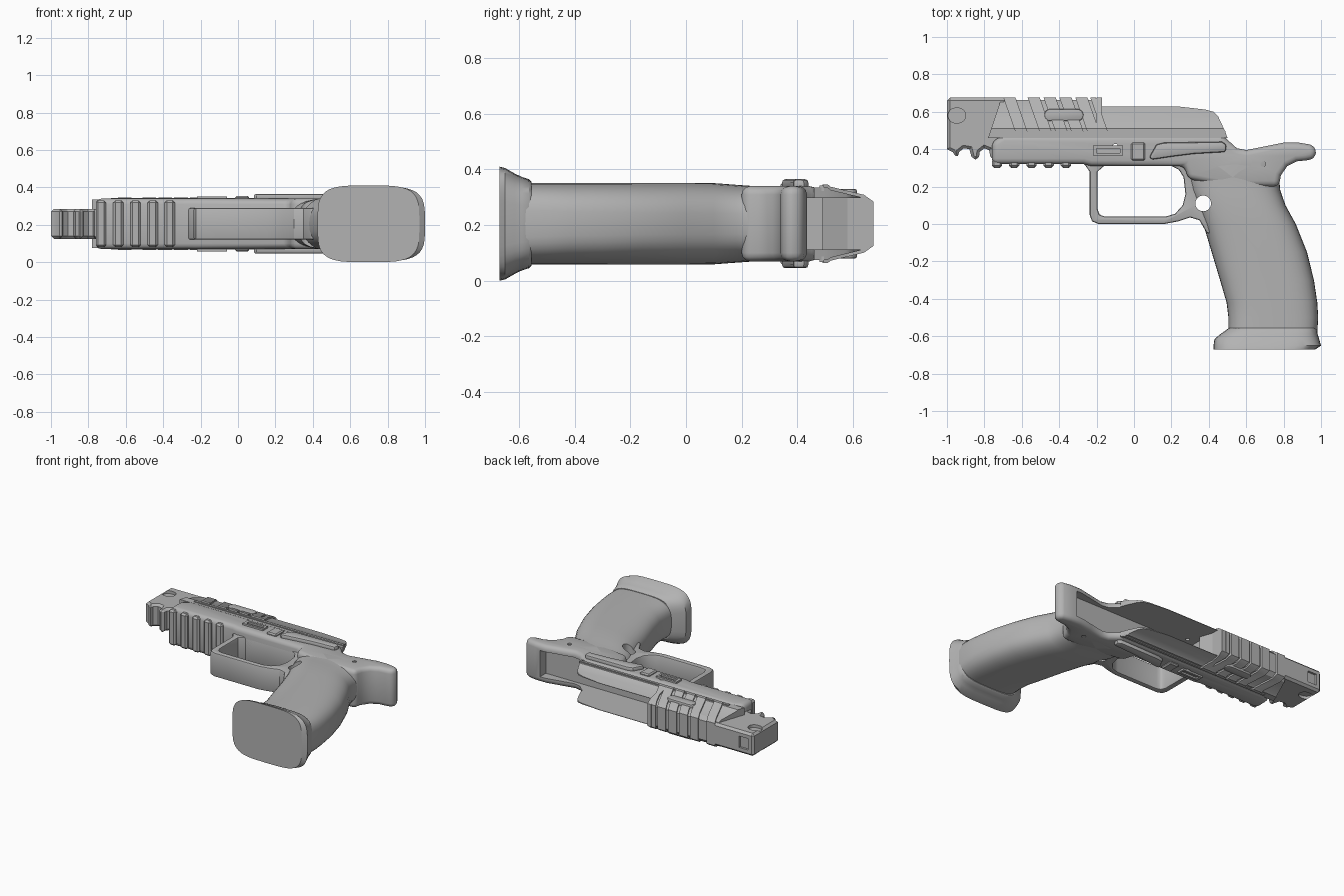
import bpy, bmesh, math
from mathutils import Matrix, Vector

if "Cube" in bpy.data.objects:
    bpy.data.objects.remove(bpy.data.objects["Cube"])

MID = 0.205  # middle of the thickness
mat = bpy.data.materials.new("grey")
mat.use_nodes = True
grey = (0.45, 0.45, 0.45, 1)
mat.diffuse_color = grey
mat.node_tree.nodes["Principled BSDF"].inputs["Base Color"].default_value = grey


def finish(name, bm):
    bmesh.ops.recalc_face_normals(bm, faces=bm.faces)
    me = bpy.data.meshes.new(name)
    bm.to_mesh(me)
    bm.free()
    me.materials.append(mat)
    ob = bpy.data.objects.new(name, me)
    bpy.context.collection.objects.link(ob)
    return ob


def loft(name, rings):
    bm = bmesh.new()
    loops = [[bm.verts.new(p) for p in r] for r in rings]
    n = len(loops[0])
    for a, b in zip(loops, loops[1:]):
        for i in range(n):
            j = (i + 1) % n
            bm.faces.new((a[i], a[j], b[j], b[i]))
    bm.faces.new(loops[0])
    bm.faces.new(loops[-1])
    return finish(name, bm)


def prism(name, pts, half, mid=MID):
    return loft(name, [[(x, y, mid + s * half) for x, y in pts] for s in (-1, 1)])


def box(name, x0, x1, y0, y1, half, mid=MID):
    return prism(name, [(x0, y0), (x1, y0), (x1, y1), (x0, y1)], half, mid)


def cylinder(name, centre, radius, length, axis="Z"):
    bm = bmesh.new()
    bmesh.ops.create_cone(bm, cap_ends=True, segments=28, radius1=radius,
                          radius2=radius, depth=length)
    turn = Matrix.Rotation(math.pi / 2, 4, "Y") if axis == "X" else Matrix()
    bm.transform(Matrix.Translation(Vector(centre)) @ turn)
    return finish(name, bm)


def apply(ob, mod):
    bpy.context.view_layer.objects.active = ob
    bpy.ops.object.modifier_apply(modifier=mod.name)


def combine(ob, other, how="DIFFERENCE"):
    mod = ob.modifiers.new("cut", "BOOLEAN")
    mod.operation, mod.object = how, other
    apply(ob, mod)
    bpy.data.objects.remove(other)


def bevel(ob, width, segments=1, angle=50):
    mod = ob.modifiers.new("bevel", "BEVEL")
    mod.width, mod.segments = width, segments
    mod.limit_method, mod.angle_limit = "ANGLE", math.radians(angle)
    apply(ob, mod)


def oval(y, x0, x1, half, power, n=40):
    """Rounded cross-section at height y."""
    ring = []
    for i in range(n):
        a = 2 * math.pi * i / n
        c, s = math.cos(a), math.sin(a)
        u = math.copysign(abs(c) ** (2 / power), c)
        v = math.copysign(abs(s) ** (2 / power), s)
        ring.append(((x0 + x1) / 2 + u * (x1 - x0) / 2, y, MID + v * half))
    return ring


def capsule(x0, x1, y0, y1, n=8):
    r, m = (y1 - y0) / 2, (y0 + y1) / 2
    pts = []
    for cx, start in ((x1 - r, -90), (x0 + r, 90)):
        for i in range(n + 1):
            a = math.radians(start + 180 * i / n)
            pts.append((cx + r * math.cos(a), m + r * math.sin(a)))
    return pts


# Frame with dust cover and tail
frame = prism("frame", [
    (-.76, .32), (-.36, .32), (-.27, .32), (-.23, .31), (.27, .31), (.29, .24), (.5, .2),
    (.775, .2), (.785, .26), (.82, .31), (.87, .335), (.92, .34), (.97, .35), (.975, .41),
    (.94, .425), (.88, .435), (.8, .435), (.7, .415), (.6, .395), (.55, .405),
    (.5, .45), (.48, .475), (-.7, .475), (-.76, .44)], .135)
bevel(frame, .03, 3)
combine(frame, box("cavity", -.17, .84, .37, .8, .093))
for i, (x, y) in enumerate([(-.1, .415), (.69, .32)]):
    combine(frame, cylinder("pin_hole", (x, y, MID), .014, 1))

# Accessory rail teeth
for i in range(5):
    x = -.76 + i * .092
    tooth = box(f"rail_tooth_{i + 1}", x, x + .055, .3, .35, .125)
    bevel(tooth, .012)

# Trigger guard
guard = prism("trigger_guard", [
    (-.28, .34), (-.237, .28), (-.237, .05), (-.225, .015), (-.19, 0), (.16, 0), (.24, .015),
    (.3, .035), (.35, .02), (.39, -.05), (.5, -.05), (.5, .34)], .085)
combine(guard, prism("opening", [
    (-.195, .08), (-.185, .05), (-.155, .04), (.17, .04), (.22, .055), (.26, .1), (.275, .16),
    (.265, .25), (.24, .29), (.2, .31), (-.16, .31), (-.195, .28)], .5))
bevel(guard, .01, 2)

# Grip, swept through rounded sections
grip = loft("grip", [oval(y, a, b, h, p) for y, a, b, h, p in [
    (-.58, .505, .98, .147, 3.4), (-.5, .505, .985, .147, 3.2), (-.42, .495, .98, .147, 3),
    (-.3, .46, .962, .147, 3), (-.15, .415, .925, .147, 2.8), (0, .37, .865, .147, 2.8),
    (.1, .33, .81, .146, 2.8), (.18, .295, .782, .14, 2.8), (.25, .28, .775, .135, 3),
    (.31, .28, .79, .136, 3.4), (.365, .32, .83, .13, 3.4)]])
for part in (guard, grip):
    combine(part, cylinder("ring_hole", (.37, .11, MID), .042, 1))

# Flared grip base
loft("grip_base", [oval(y, a, b, h, p) for y, a, b, h, p in [
    (-.67, .425, .97, .205, 4), (-.65, .425, 1, .2, 4), (-.615, .43, .99, .18, 4),
    (-.59, .46, .982, .168, 4), (-.565, .495, .978, .16, 4), (-.555, .51, .97, .15, 4)]])


# Slide: chamfered section run along x, trimmed by its side outline
def slide_bar(name, grow):
    half = [(.45, .13), (.51, .13), (.52, .122), (.64, .093), (.664, .068)]
    loop = [(y + (grow if y > .65 else 0), s * (w + grow))
            for s, pts in ((1, half), (-1, half[::-1])) for y, w in pts]
    return loft(name, [[(x, y, MID + w) for y, w in loop] for x in (-.78, .52)])


slide = slide_bar("slide", 0)
combine(slide, prism("outline", [
    (-.78, .46), (.5, .46), (.485, .5), (.45, .575), (.425, .6), (.38, .612), (.24, .628),
    (-.17, .628), (-.17, .7), (-.7, .7)], .5), "INTERSECT")
combine(slide, box("channel", -.17, .6, .4, .8, .093))


# Slanted grip ribs wrapped around the slide front
def slant(top, width, low=.49):
    run = (.68 - low) * .35
    return [(top, .68), (top + width, .68), (top + width + run, low), (top + run, low)]


for i, x in enumerate([-.7, -.57, -.485, -.4, -.315, -.235]):
    rib = slide_bar(f"slide_rib_{i + 1}", .011)
    combine(rib, prism("trim", slant(x, .065 if x < -.25 else .03), .5), "INTERSECT")

# Collar behind the ribs and raised side pads
collar = slide_bar("slide_collar", .011)
combine(collar, box("trim", -.2, -.17, .49, .7, .5), "INTERSECT")
for side in (-1, 1):
    word = "left" if side > 0 else "right"
    pad = prism(f"slide_pad_{word}", capsule(-.48, -.27, .55, .615), .02, MID + side * .105)
    bevel(pad, .008, 2)
    # Rails, catch, and control lever on each flank
    box(f"slide_rail_{word}", -.68, .49, .48, .497, .01, MID + side * .127)
    plate = box(f"side_plate_{word}", -.22, -.06, .365, .42, .01, MID + side * .137)
    combine(plate, box("recess", -.2, -.075, .38, .405, .02, MID + side * .155))
    catch = box(f"catch_{word}", -.015, .06, .34, .435, .012, MID + side * .137)
    bevel(catch, .008)
    lever = prism(f"lever_{word}", [
        (.08, .355), (.1, .345), (.2, .36), (.32, .375), (.49, .385), (.495, .425),
        (.47, .44), (.16, .435), (.12, .425)], .02, MID + side * .14)
    bevel(lever, .012, 2)

# Muzzle brake with hooked lower edge, bore and side windows
brake = prism("muzzle_brake", [
    (-1, .675), (-1, .4), (-.97, .385), (-.945, .35), (-.935, .385), (-.91, .405),
    (-.88, .4), (-.865, .345), (-.83, .345), (-.825, .385), (-.8, .405), (-.775, .395),
    (-.765, .345), (-.7, .345), (-.68, .675)], .08)
bevel(brake, .022, 1, 70)
combine(brake, cylinder("bore", (-.9, .575, MID), .05, .5, "X"))
for side in (-1, 1):
    combine(brake, prism("window", capsule(-.995, -.9, .54, .62), .02, MID + side * .08))
combine(brake, box("top_notch", -.96, -.89, .66, .7, .04))
cylinder("barrel", (-.81, .575, MID), .049, .2, "X")

# Smooth shading with sharp edges kept
bpy.ops.object.select_all(action="DESELECT")
for ob in bpy.context.scene.objects:
    if ob.type == "MESH":
        ob.select_set(True)
        bpy.context.view_layer.objects.active = ob
bpy.ops.object.shade_smooth_by_angle(angle=math.radians(32))
